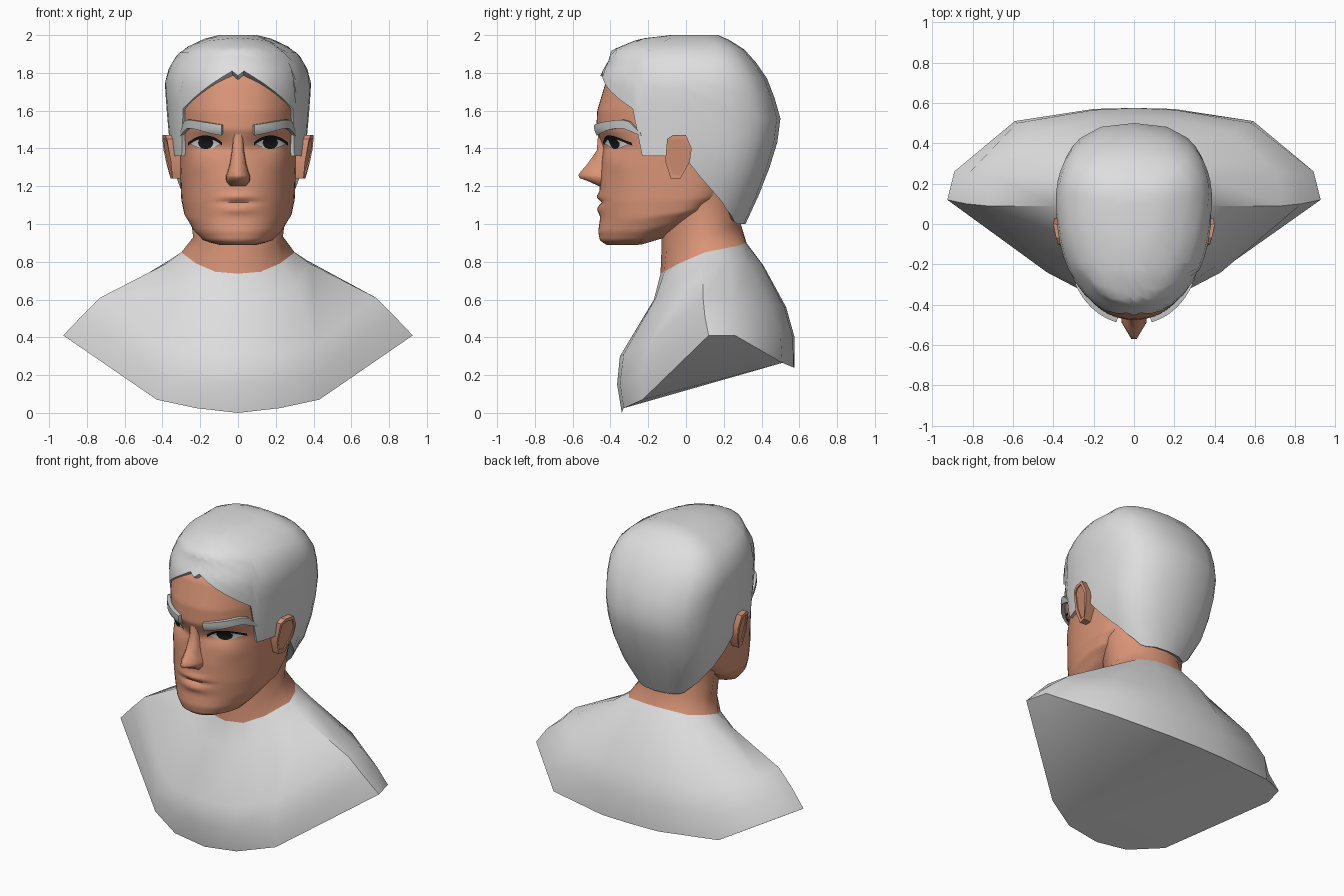
import bpy, bmesh
from math import sin, cos, pi, exp, radians, atan2

cube = bpy.data.objects.get("Cube")
if cube:
    bpy.data.objects.remove(cube)


def material(name, color):
    mat = bpy.data.materials.new(name)
    mat.use_nodes = True
    mat.diffuse_color = (*color, 1)
    mat.node_tree.nodes["Principled BSDF"].inputs["Base Color"].default_value = (*color, 1)
    return mat


GREY = material("light grey", (.73, .73, .73))
BROW_GREY = material("eyebrow grey", (.57, .58, .58))
SKIN = material("warm skin", (.7, .3, .185))
WHITE = material("eye white", (.88, .88, .9))
BLACK = material("eye black", (.01, .01, .01))


def finish(name, bm, mat, thickness=0, offset=-1, angle=50, front=False):
    """Turn a bmesh into a smooth-shaded object, with optional shell thickness."""
    bmesh.ops.remove_doubles(bm, verts=bm.verts, dist=.0001)
    bmesh.ops.recalc_face_normals(bm, faces=bm.faces)
    if front and sum(f.normal.y * f.calc_area() for f in bm.faces) > 0:
        bmesh.ops.reverse_faces(bm, faces=bm.faces)
    mesh = bpy.data.meshes.new(name)
    bm.to_mesh(mesh)
    bm.free()
    mesh.materials.append(mat)
    obj = bpy.data.objects.new(name, mesh)
    bpy.context.collection.objects.link(obj)
    bpy.ops.object.select_all(action='DESELECT')
    obj.select_set(True)
    bpy.context.view_layer.objects.active = obj
    if thickness:
        shell = obj.modifiers.new("shell", 'SOLIDIFY')
        shell.thickness, shell.offset = thickness, offset
        bpy.ops.object.modifier_apply(modifier=shell.name)
    bpy.ops.object.shade_smooth_by_angle(angle=radians(angle))


def loft(name, rings, mat, closed=True, caps=(), **options):
    """Skin a list of rings; caps lists (ring, point indices or None for all)."""
    bm = bmesh.new()
    rows = [[bm.verts.new(p) for p in ring] for ring in rings]
    n = len(rows[0])
    for a, b in zip(rows, rows[1:]):
        for i in range(n if closed else n - 1):
            j = (i + 1) % n
            bm.faces.new((a[i], a[j], b[j], b[i]))
    for ring, picks in caps:
        bm.faces.new([rows[ring][i] for i in (picks or range(n))])
    finish(name, bm, mat, **options)


def mirrored(half):
    """Complete a half contour that starts and ends on the centre line."""
    return half + [(-x, y, z) for x, y, z in half[-2:0:-1]]


def interp(table, key):
    """Linear lookup in rows of (key, values...)."""
    if key <= table[0][0]:
        return table[0][1:]
    for a, b in zip(table, table[1:]):
        if key <= b[0]:
            t = (key - a[0]) / (b[0] - a[0])
            return [u + (v - u) * t for u, v in zip(a[1:], b[1:])]
    return table[-1][1:]


def power(value, e):
    return max(value, 0) ** e


# Shirt: columns from the lower edge up to the collar, front centre to back centre
columns = [
    [(0, -.34, 0), (0, -.365, .15), (0, -.35, .3), (0, -.17, .6), (0, -.135, .737)],
    [(.22, -.33, .025), (.22, -.35, .16), (.22, -.33, .31), (.17, -.16, .61), (.12, -.115, .747)],
    [(.43, -.23, .07), (.43, -.24, .2), (.42, -.2, .36), (.31, -.07, .67), (.22, -.04, .79)],
    [(.925, .12, .41), (.83, .1, .51), (.73, .09, .61), (.38, .09, .79), (.3, .1, .85)],
    [(.89, .26, .41), (.82, .25, .51), (.71, .25, .6), (.36, .23, .81), (.27, .2, .87)],
    [(.59, .51, .265), (.58, .5, .42), (.5, .45, .57), (.29, .33, .79), (.21, .28, .885)],
    [(.2, .57, .24), (.2, .565, .4), (.2, .52, .56), (.14, .4, .79), (.1, .315, .9)],
    [(0, .575, .24), (0, .575, .4), (0, .53, .56), (0, .41, .78), (0, .32, .9)],
]
shirt = [mirrored(list(ring)) for ring in zip(*columns)]
underside = (0, 1, 2, 5, 6, 7, 8, 9, 12, 13)
loft("shirt", shirt, GREY,
     caps=[(0, underside), (0, (2, 3, 4, 5)), (0, (9, 10, 11, 12))])

# Neck: rises from the collar into the head
collar = [column[-1] for column in columns]
turns = [atan2(x, .1 - y) for x, y, z in collar]
neck = [collar,
        [(.237 * sin(a), .08 - .21 * cos(a), .93 - .07 * cos(a)) for a in turns],
        [(.275 * sin(a), .08 - .21 * cos(a), 1.2) for a in turns]]
for ring in neck:
    ring[0], ring[-1] = (0, *ring[0][1:]), (0, *ring[-1][1:])
loft("neck", [mirrored(ring) for ring in neck], SKIN)

# Head: height, front y, widest y, back y, half width
HEAD = [(.89, -.42, -.28, -.12, .1), (.91, -.455, -.22, -.08, .18), (.96, -.465, -.12, .03, .24),
        (1.03, -.455, -.05, .14, .285), (1.12, -.46, -.03, .22, .3), (1.24, -.455, -.03, .3, .305),
        (1.4, -.44, -.03, .38, .31), (1.5, -.475, -.03, .42, .318), (1.6, -.47, -.03, .42, .325),
        (1.75, -.425, -.03, .36, .325), (1.88, -.33, -.03, .25, .25)]
ROUND = 2.2
# Soft features: x, z, spread in x, spread in z, height
FEATURES = [(.15, 1.425, .08, .05, -.03), (.22, 1.31, .06, .05, .008), (0, 1.145, .08, .018, .014),
            (0, 1.115, .1, .011, -.015), (0, 1.075, .075, .02, .013)]


def relief(x, z):
    return sum(h * exp(-((abs(x) - fx) / sx) ** 2 - ((z - fz) / sz) ** 2)
               for fx, fz, sx, sz, h in FEATURES)


def face_y(x, z):
    front, middle, back, width = interp(HEAD, z)
    return middle - (middle - front) * power(1 - power(x / width, ROUND), 1 / ROUND) - relief(x, z)


def head_ring(z, steps=32):
    front, middle, back, width = interp(HEAD, z)
    half = []
    for i in range(steps + 1):
        a = pi * i / steps
        x = width * power(sin(a), 2 / ROUND) if 0 < i < steps else 0
        if cos(a) >= 0:
            y = middle - (middle - front) * power(cos(a), 2 / ROUND) - relief(x, z)
        else:
            y = middle + (back - middle) * power(-cos(a), .8)
        jaw_rise = .06 * max(0, 1.15 - z) / .26 * max(0, y + .24) / .2
        half.append((x, y, z + jaw_rise))
    return mirrored(half)


ROWS = 80
loft("head", [head_ring(.89 + .99 * i / ROWS) for i in range(ROWS + 1)], SKIN,
     caps=[(0, None), (ROWS, None)])

# Nose: height, ridge y, ridge half width, base half width
NOSE = [(1.2, -.46, .015, .045), (1.225, -.515, .016, .066), (1.243, -.562, .014, .068),
        (1.258, -.57, .013, .066), (1.28, -.555, .014, .058), (1.32, -.52, .014, .046),
        (1.39, -.472, .014, .034), (1.48, -.465, .013, .025)]
nose = []
for z, ridge_y, ridge, base in NOSE:
    wing_y = -.45 + (ridge_y + .45) * .35
    half = [(base, -.39, z), (base * .9, wing_y, z), (ridge, ridge_y, z)]
    nose.append(half + [(-x, y, z) for x, y, z in half[::-1]])
loft("nose", nose, SKIN, caps=[(0, None), (-1, None)], angle=60)

# Hair: height, front y, back y, half width
HAIR = [(.99, -.47, .31, .19), (1.08, -.47, .355, .25), (1.2, -.47, .405, .315),
        (1.36, -.47, .465, .355), (1.53, -.47, .508, .372), (1.74, -.46, .448, .388),
        (1.8, -.45, .41, .375), (1.85, -.415, .375, .355), (1.92, -.395, .315, .305),
        (1.98, -.25, .22, .18), (2, -.08, .17, .1)]
# Hairline: direction in degrees from the front, height of the edge
HAIRLINE = [(0, 1.785), (4, 1.81), (12, 1.775), (49, 1.61), (56, 1.36), (80, 1.36),
            (88, 1.25), (95, 1.17), (110, 1.08), (130, 1.01), (140, 1), (180, 1)]
DIRECTIONS = [0, 4, 12, 20, 28, 38, 49, 56, 64, 72, 80, 88, 95, 103, 110, 120, 130, 140, 160, 180]
SPAN, MIDDLE = 10, .1


def hair_point(degrees, t):
    z = 2 - (2 - interp(HAIRLINE, degrees)[0]) * t ** 1.6
    front, back, width = interp(HAIR, z)
    a = radians(degrees)
    e, reach = (.93, front) if degrees <= 90 else (.77, back)
    x = width * power(sin(a), e) if 0 < degrees < 180 else 0
    return x, MIDDLE + (reach - MIDDLE) * power(abs(cos(a)), e), z


loft("hair", [mirrored([hair_point(d, i / SPAN) for d in DIRECTIONS]) for i in range(SPAN + 1)],
     GREY, caps=[(0, None)], thickness=.05)


def face_patch(name, side, start, end, low, high, mat, lift, steps=12, rows=4, **options):
    """A strip that follows the face between two height functions of x."""
    xs = [start + (end - start) * i / steps for i in range(steps + 1)]
    rings = []
    for r in range(rows + 1):
        heights = [low(x) + (high(x) - low(x)) * r / rows for x in xs]
        rings.append([(side * (x + lift * .3), face_y(x, z) - lift, z) for x, z in zip(xs, heights)])
    loft(name, rings, mat, closed=False, front=True, **options)


def arch(x, start, end, e=1.0):
    return power(sin(pi * (x - start) / (end - start)), e)


def lid(x):
    return 1.425 + .038 * arch(x, .085, .255, .7)


def iris_half(x):
    return .033 * power(1 - ((x - .168) / .041) ** 2, .5)


BROW = [(.08, 1.475, 1.525), (.25, 1.51, 1.553), (.27, 1.495, 1.55), (.29, 1.465, 1.485)]
EAR = [(-.1, 1.45), (-.07, 1.47), (0, 1.47), (.03, 1.4), (.02, 1.33),
       (-.03, 1.24), (-.08, 1.24), (-.11, 1.33)]

for label, side in (("left", 1), ("right", -1)):
    # Eyes: white, iris and lash line
    face_patch(label + "_eye", side, .085, .255,
               lambda x: 1.425 - .028 * arch(x, .085, .255), lid, WHITE, .007)
    face_patch(label + "_iris", side, .127, .209, lambda x: 1.43 - iris_half(x),
               lambda x: 1.43 + iris_half(x), BLACK, .01)
    face_patch(label + "_lash", side, .08, .262, lambda x: lid(x) - .01,
               lambda x: lid(x) + .006, BLACK, .012)
    # Eyebrows
    face_patch(label + "_eyebrow", side, .08, .29, lambda x: interp(BROW, x)[0],
               lambda x: interp(BROW, x)[1], BROW_GREY, .008, thickness=.03, offset=0)
    # Ears: a tilted slab with a shallow hollow
    outer = [(.343 + .16 * (z - 1.24) + .2 * (y + .1), y, z) for y, z in EAR]
    root = [(.29, y * .8 - .01, z) for y, z in EAR]
    rim = [(x, -.04 + (y + .04) * .75, 1.36 + (z - 1.36) * .82) for x, y, z in outer]
    hollow = [(x - .007, y, z) for x, y, z in rim]
    rings = [[(side * x, y, z) for x, y, z in ring] for ring in (root, outer, rim, hollow)]
    loft(label + "_ear", rings, SKIN, caps=[(0, None), (3, None)], angle=30)
